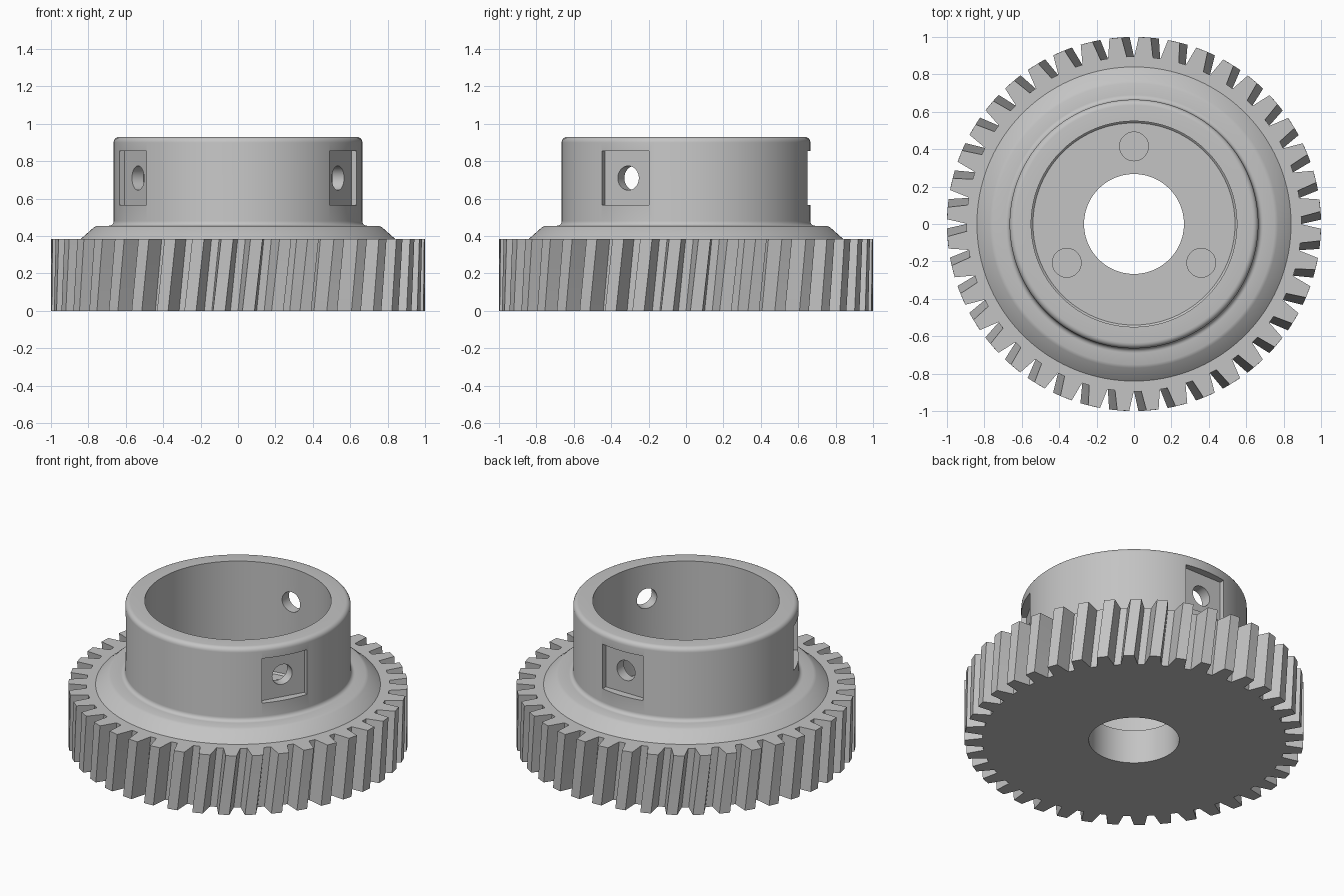
import bpy, bmesh
from math import sin, cos, pi, radians, hypot
from mathutils import Matrix

if "Cube" in bpy.data.objects:
    bpy.data.objects.remove(bpy.data.objects["Cube"], do_unlink=True)

steel = bpy.data.materials.new("grey_steel")
steel.use_nodes = True
GREY = (0.55, 0.55, 0.55, 1)
steel.diffuse_color = GREY
steel.node_tree.nodes["Principled BSDF"].inputs["Base Color"].default_value = GREY

TEETH, GEAR_TOP, TWIST = 40, 0.385, radians(2.5)
TIP_R, ROOT_R, CORE_R = 1.0, 0.895, 0.84


def make_object(name, bm):
    bmesh.ops.recalc_face_normals(bm, faces=bm.faces)
    mesh = bpy.data.meshes.new(name)
    bm.to_mesh(mesh)
    bm.free()
    mesh.materials.append(steel)
    obj = bpy.data.objects.new(name, mesh)
    bpy.context.collection.objects.link(obj)
    return obj


def bridge_loops(name, loops):
    """Skin a closed chain of equally long vertex rings."""
    bm = bmesh.new()
    rings = [[bm.verts.new(p) for p in loop] for loop in loops]
    for a, b in zip(rings, rings[1:] + rings[:1]):
        for i in range(len(a)):
            j = (i + 1) % len(a)
            bm.faces.new((a[i], a[j], b[j], b[i]))
    return make_object(name, bm)


def activate(obj):
    bpy.ops.object.select_all(action="DESELECT")
    obj.select_set(True)
    bpy.context.view_layer.objects.active = obj


def cut(target, cutter):
    cutter.hide_render = True
    activate(target)
    mod = target.modifiers.new("cut", "BOOLEAN")
    mod.operation, mod.solver, mod.object = "DIFFERENCE", "EXACT", cutter
    bpy.ops.object.modifier_apply(modifier=mod.name)
    bpy.data.objects.remove(cutter, do_unlink=True)


def cylinder_cutter(radius, depth, matrix):
    bm = bmesh.new()
    bmesh.ops.create_cone(bm, cap_ends=True, segments=48, radius1=radius,
                          radius2=radius, depth=depth, matrix=matrix)
    return make_object("hole_cutter", bm)


# Helical toothed rim
def tooth_ring(z, inner=False):
    turn = radians(5.7) - TWIST * (1 - z / GEAR_TOP)
    points = []
    for k in range(TEETH):
        mid = turn + 2 * pi * k / TEETH
        for offset, r in ((-3.2, ROOT_R), (-1.85, TIP_R), (1.85, TIP_R), (3.2, ROOT_R)):
            a = mid + radians(offset)
            r = CORE_R - 0.005 if inner else r
            points.append((r * cos(a), r * sin(a), z))
    return points


levels = [GEAR_TOP * i / 4 for i in range(5)]
rim = bridge_loops("toothed_rim", [tooth_ring(0, True)] + [tooth_ring(z) for z in levels]
                   + [tooth_ring(GEAR_TOP, True)])


# Turned hub: core, sloped shoulder, collar, recess and bore
def arc(cx, cz, r, start, end, steps=5):
    angles = [radians(start + (end - start) * i / steps) for i in range(steps + 1)]
    return [(cx + r * cos(a), cz + r * sin(a)) for a in angles]


profile = [(0.267, 0), (CORE_R, 0), (CORE_R, GEAR_TOP), (0.77, 0.447), (0.752, 0.455)]
profile += arc(0.69, 0.48, 0.025, 270, 180)
profile += arc(0.635, 0.9, 0.03, 0, 90)
profile += [(0.55, 0.93), (0.55, 0.23), (0.54, 0.22), (0.267, 0.22)]
SEGMENTS = 160
hub = bridge_loops("hub", [[(r * cos(2 * pi * i / SEGMENTS), r * sin(2 * pi * i / SEGMENTS), z)
                            for i in range(SEGMENTS)] for r, z in profile])

# Three flat pockets with radial screw holes, and three blind holes in the floor
for degrees in (90, 210, 330):
    spin = Matrix.Rotation(radians(degrees), 4, "Z")
    bm = bmesh.new()
    bmesh.ops.create_cube(bm, size=1, matrix=spin @ Matrix.Translation((0.717, 0, 0.71))
                          @ Matrix.Diagonal((0.2, 0.29, 0.29, 1)))
    cut(hub, make_object("pocket_cutter", bm))
    lay = Matrix.Rotation(pi / 2, 4, "Y")
    cut(hub, cylinder_cutter(0.065, 0.3, spin @ Matrix.Translation((0.6, 0, 0.71)) @ lay))
    cut(hub, cylinder_cutter(0.077, 0.2, spin @ Matrix.Translation((0.415, 0, 0.22))))

for part in (rim, hub):
    activate(part)
    bpy.ops.object.shade_smooth_by_angle(angle=radians(25))
